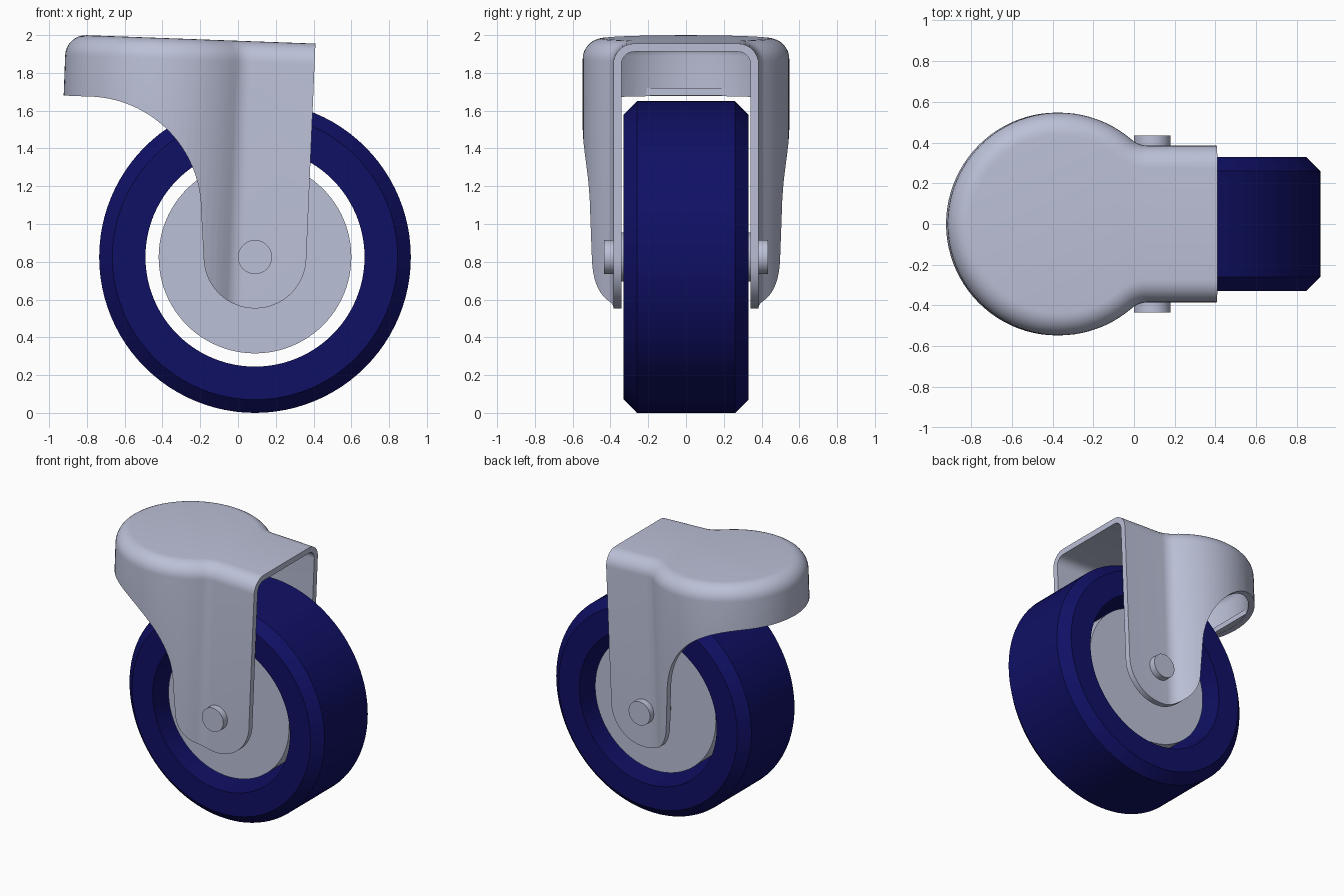
import bpy, bmesh
from math import pi, sin, cos, sqrt, atan2, acos, radians
from mathutils import Matrix, Vector

if "Cube" in bpy.data.objects:
    bpy.data.objects.remove(bpy.data.objects["Cube"])


def material(name, rgb):
    m = bpy.data.materials.new(name)
    m.use_nodes = True
    m.diffuse_color = (*rgb, 1)
    m.node_tree.nodes["Principled BSDF"].inputs["Base Color"].default_value = (*rgb, 1)
    return m


steel = material("pale_steel", (0.5, 0.53, 0.68))
navy = material("navy_rubber", (0.005, 0.005, 0.13))


def make_object(name, bm, mat=None):
    bmesh.ops.remove_doubles(bm, verts=bm.verts, dist=1e-5)
    bmesh.ops.recalc_face_normals(bm, faces=bm.faces)
    mesh = bpy.data.meshes.new(name)
    bm.to_mesh(mesh)
    bm.free()
    ob = bpy.data.objects.new(name, mesh)
    bpy.context.scene.collection.objects.link(ob)
    if mat:
        finish(ob, mat)
    return ob


def finish(ob, mat):
    ob.data.materials.clear()
    ob.data.materials.append(mat)
    bpy.ops.object.select_all(action='DESELECT')
    ob.select_set(True)
    bpy.context.view_layer.objects.active = ob
    bpy.ops.object.shade_smooth_by_angle(angle=radians(30))


def stack(bm, rings, cap=True):
    """Join rings of equal length with quads, and cap both ends."""
    loops = [[bm.verts.new(p) for p in ring] for ring in rings]
    n = len(loops[0])
    for a, b in zip(loops, loops[1:]):
        for i in range(n):
            j = (i + 1) % n
            bm.faces.new((a[i], a[j], b[j], b[i]))
    if cap:
        bm.faces.new(loops[0])
        bm.faces.new(loops[-1])


AXLE_X, AXLE_Z = 0.09, 0.825


def lathe(name, profile, mat, closed=False, n=96):
    """Turn (radius, y) points around the wheel axis."""
    if closed:
        profile = profile + profile[:1]
    bm = bmesh.new()
    angles = [2 * pi * i / n for i in range(n)]
    stack(bm, [[(AXLE_X + r * cos(a), y, AXLE_Z + r * sin(a)) for a in angles]
               for r, y in profile], cap=not closed)
    return make_object(name, bm, mat)


# Wheel: chamfered tyre, recessed hub, spacer and axle
lathe("tyre", [(0.58, -0.33), (0.755, -0.33), (0.825, -0.26),
               (0.825, 0.26), (0.755, 0.33), (0.58, 0.33)], navy, closed=True)
for name, r, w in (("hub", 0.51, 0.24), ("spacer", 0.13, 0.345), ("axle", 0.09, 0.435)):
    lathe(name, [(r, -w), (r, w)], steel)

# Fork housing plan: round swivel end blending into two straight sides
SWIVEL_X, SWIVEL_R, SIDE_Y, BLEND_R = -0.365, 0.547, 0.385, 0.12


def plan(inset, end_x):
    run = sqrt((SWIVEL_R + BLEND_R) ** 2 - (SIDE_Y + BLEND_R) ** 2)
    bx, by = SWIVEL_X + run, SIDE_Y + BLEND_R
    start = atan2(by, run)
    half = [(end_x, SIDE_Y - inset)]
    for i in range(9):
        a = -pi / 2 - (pi / 2 - start) * i / 8
        half.append((bx + (BLEND_R + inset) * cos(a), by + (BLEND_R + inset) * sin(a)))
    for i in range(1, 33):
        a = start + (pi - start) * i / 32
        half.append((SWIVEL_X + (SWIVEL_R - inset) * cos(a), (SWIVEL_R - inset) * sin(a)))
    return half + [(x, -y) for x, y in reversed(half[:-1])]


TOP = Vector((0.41, 0, 1.955))
TILT = (Matrix.Translation(TOP) @ Matrix.Rotation(radians(2.1), 4, 'Y')
        @ Matrix.Translation(-TOP))


def housing(name, inset, edge_r, bottom, end_x):
    """Domed block with a rounded top edge, leaning slightly."""
    top = TOP.z - inset
    levels = [(inset, bottom)]
    for i in range(9):
        a = pi / 2 * i / 8
        levels.append((inset + edge_r * (1 - cos(a)), top - edge_r * (1 - sin(a))))
    bm = bmesh.new()
    stack(bm, [[(x, y, z) for x, y in plan(d, end_x)] for d, z in levels])
    bmesh.ops.transform(bm, matrix=TILT, verts=bm.verts)
    return make_object(name, bm)


def arc(cx, cz, r, a0, a1, n):
    return [(cx + r * cos(a0 + (a1 - a0) * i / n), cz + r * sin(a0 + (a1 - a0) * i / n))
            for i in range(n + 1)]


# Side outline: swept rear arch, rounded leg foot, straight mouth edge
side = [(-1.2, 2.2), (-1.2, 1.685), (-0.92, 1.68)]
side += arc(-0.8, 1.07, 0.605, pi / 2, 0, 24)
side += arc(AXLE_X, AXLE_Z, 0.272, pi, 2 * pi, 32)
side += [(0.41, 1.955), (0.42, 2.2)]
bm = bmesh.new()
stack(bm, [[(x, y, z) for x, z in side] for y in (-0.8, 0.8)])
side_cutter = make_object("side_cutter", bm)

fork = housing("fork", 0, 0.11, 0.3, 0.7)
hollow = housing("hollow_cutter", 0.043, 0.067, 0.2, 0.8)
for cutter, operation in ((hollow, 'DIFFERENCE'), (side_cutter, 'INTERSECT')):
    cutter.hide_render = True
    mod = fork.modifiers.new(cutter.name, 'BOOLEAN')
    mod.operation, mod.object, mod.solver = operation, cutter, 'EXACT'

# Bake the cuts and drop the cutters
graph = bpy.context.evaluated_depsgraph_get()
baked = bpy.data.meshes.new_from_object(fork.evaluated_get(graph))
fork.modifiers.clear()
fork.data = baked
for cutter in (hollow, side_cutter):
    bpy.data.objects.remove(cutter)
finish(fork, steel)

# Flat lip inside the rear of the housing
half_angle = acos((0.834 - 0.375) / 0.525)
lip = arc(-0.375, 0, 0.525, pi - half_angle, pi + half_angle, 16)
bm = bmesh.new()
stack(bm, [[(x, y, z) for x, y in lip] for z in (1.68, 1.72)])
make_object("rear_lip", bm, steel)
